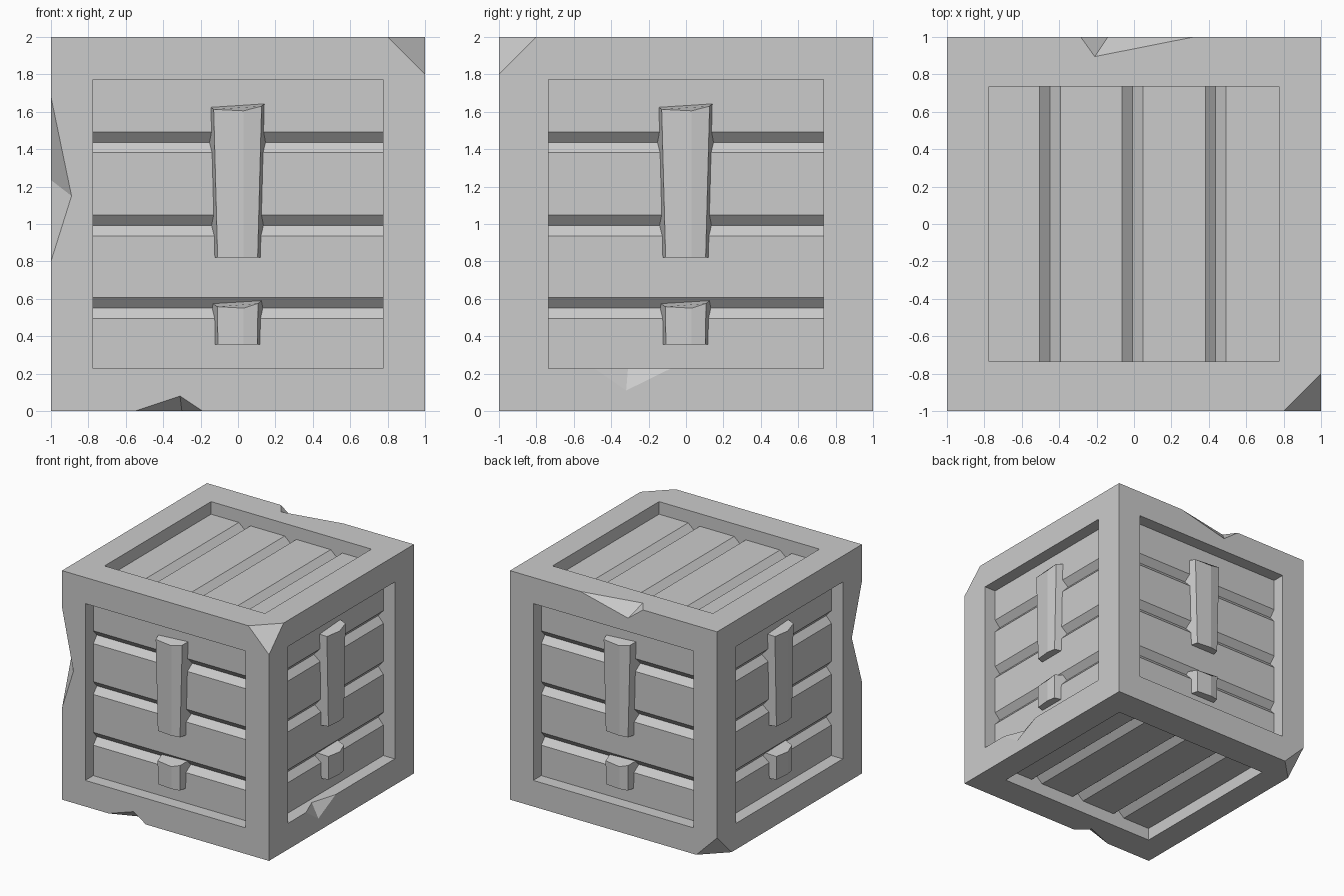
import bpy, bmesh, math
from mathutils import Vector, Matrix

if "Cube" in bpy.data.objects:
    bpy.data.objects.remove(bpy.data.objects["Cube"])

CENTRE = Matrix.Translation((0, 0, 1))
# local face frame: u along the planks, v across them, w outwards from the crate centre
FRONT = Matrix(((1, 0, 0, 0), (0, 0, -1, 0), (0, 1, 0, 0), (0, 0, 0, 1)))
TOP = Matrix(((0, 1, 0, 0), (1, 0, 0, 0), (0, 0, 1, 0), (0, 0, 0, 1)))
BOTTOM = Matrix.Scale(-1, 4, (0, 0, 1)) @ TOP
SIDES = [CENTRE @ Matrix.Rotation(math.radians(90 * i), 4, 'Z') @ FRONT for i in range(4)]


def make_object(name, bm):
    bmesh.ops.recalc_face_normals(bm, faces=bm.faces[:])
    mesh = bpy.data.meshes.new(name)
    bm.to_mesh(mesh)
    bm.free()
    ob = bpy.data.objects.new(name, mesh)
    bpy.context.collection.objects.link(ob)
    return ob


def loft(name, a, b, matrix):
    """Closed solid between two matching outlines."""
    bm = bmesh.new()
    va = [bm.verts.new(matrix @ Vector(p)) for p in a]
    vb = [bm.verts.new(matrix @ Vector(p)) for p in b]
    n = len(a)
    bm.faces.new(va)
    bm.faces.new(vb[::-1])
    for i in range(n):
        j = (i + 1) % n
        bm.faces.new((va[i], vb[i], vb[j], va[j]))
    return make_object(name, bm)


def cut(body, cutter):
    cutter.hide_render = True
    mod = body.modifiers.new("cut", 'BOOLEAN')
    mod.operation = 'DIFFERENCE'
    mod.solver = 'EXACT'
    mod.object = cutter
    bpy.context.view_layer.objects.active = body
    bpy.ops.object.modifier_apply(modifier=mod.name)
    bpy.data.objects.remove(cutter)


def recess_cutter(half_u, half_v, matrix):
    """Recessed panel with three V grooves between its planks."""
    outline = [(-half_v, 1.1), (-half_v, 0.89)]
    for c in (-0.45, -0.007, 0.437):
        outline += [(c - 0.056, 0.89), (c, 0.84), (c + 0.056, 0.89)]
    outline += [(half_v, 0.89), (half_v, 1.1)]
    return loft("recess_cutter", [(-half_u, v, w) for v, w in outline],
                [(half_u, v, w) for v, w in outline], matrix)


def chip_cutter(points):
    """Splinter knocked off an edge or corner; the last point lies outside."""
    bm = bmesh.new()
    for p in points:
        bm.verts.new(p)
    bmesh.ops.convex_hull(bm, input=bm.verts[:])
    return make_object("chip_cutter", bm)


def bar(name, top, top_half, low, low_half, matrix):
    """Raised tapered bar, wider at its base, with a slanted faceted top."""
    def section(h, vs):
        outline = [(-h - 0.03, 0.83), (-h, 0.95), (0.03, 0.963), (h - 0.004, 0.95), (h + 0.025, 0.83)]
        return [(u, v, w) for (u, w), v in zip(outline, vs)]
    ob = loft(name, section(top_half, [top + d for d in (0.03, 0.008, 0, 0.025, 0.05)]),
              section(low_half, [low] * 5), matrix)
    return ob


# crate body
bm = bmesh.new()
bmesh.ops.create_cube(bm, size=2, matrix=CENTRE)
crate = make_object("crate_body", bm)

# plank panels on all six faces
for i, m in enumerate(SIDES):
    cut(crate, recess_cutter(0.735 if i % 2 else 0.775, 0.772, m))
for m in (TOP, BOTTOM):
    cut(crate, recess_cutter(0.735, 0.775, CENTRE @ m))

# chipped corners and edges
chips = [
    [(0.8, -1, 2), (1, -0.8, 2), (1, -1, 1.8), (1.1, -1.1, 2.1)],
    [(-0.8, 1, 0), (-1, 0.8, 0), (-1, 1, 0.2), (-1.1, 1.1, -0.1)],
    [(-1, -1, 1.68), (-1, -1, 0.8), (-0.89, -1, 1.15), (-1, -0.86, 1.235), (-1.1, -1.1, 1.2)],
    [(-0.55, -1, 0), (-0.19, -1, 0), (-0.31, -1, 0.08), (-0.3, -0.9, 0), (-0.3, -1.1, -0.1)],
    [(-0.285, 1, 2), (0.32, 1, 2), (-0.21, 0.895, 2), (-0.14, 1, 1.89), (0, 1.1, 2.1)],
    [(1, -0.49, 0.228), (1, -0.08, 0.228), (1, -0.32, 0.11), (0.93, -0.31, 0.228), (1.1, -0.3, 0.33)],
]
for points in chips:
    cut(crate, chip_cutter(points))

# long and short raised bars on the four sides
for side, m in zip(("front", "right", "back", "left"), SIDES):
    bar(side + "_long_bar", 0.605, 0.13, -0.18, 0.109, m)
    bar(side + "_short_bar", -0.45, 0.111, -0.645, 0.107, m)
